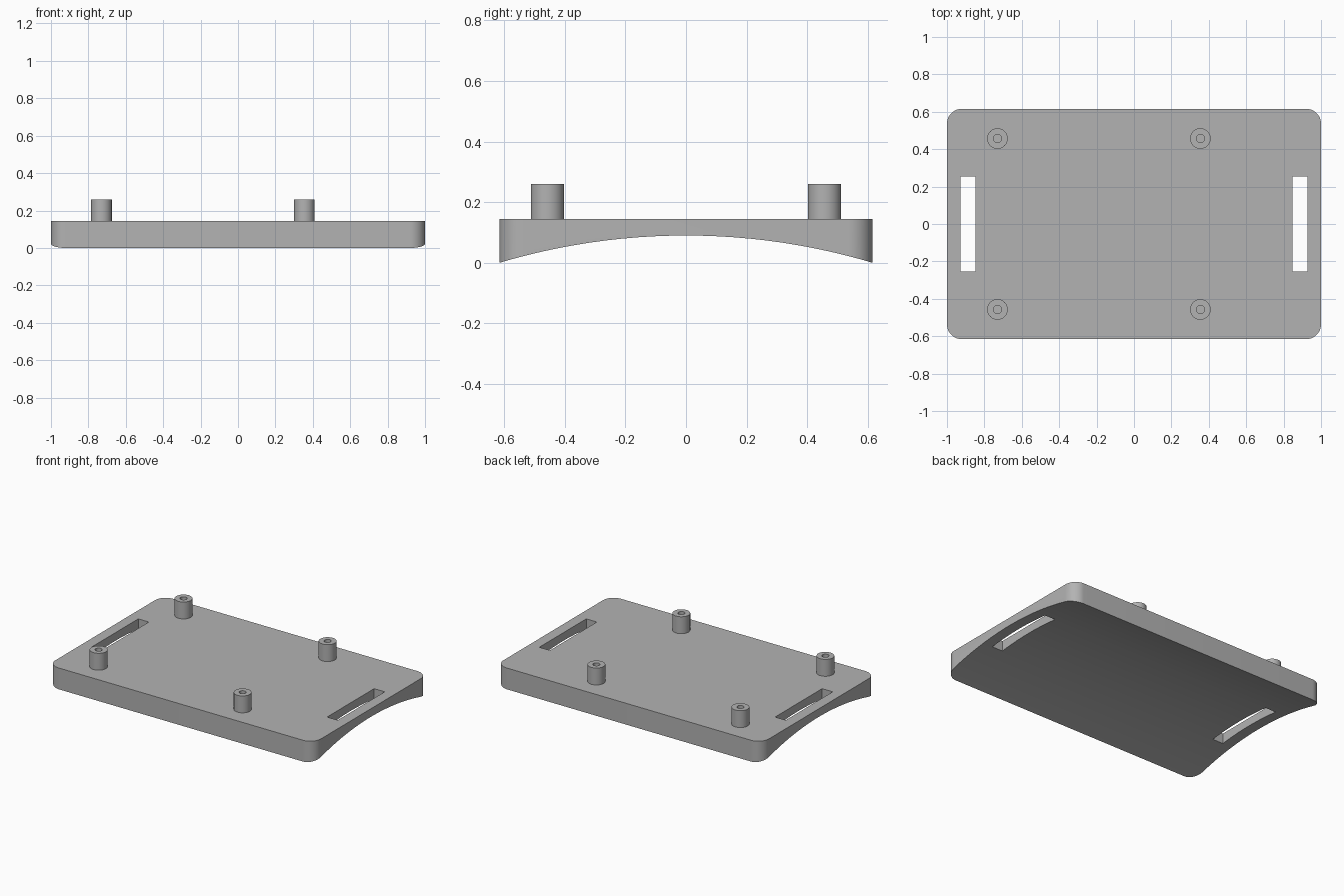
import bpy, bmesh, math
from mathutils import Matrix, Vector

cube = bpy.data.objects.get("Cube")
if cube:
    bpy.data.objects.remove(cube, do_unlink=True)

HALF_X, HALF_Y, TOP = 1.0, 0.616, 0.145
CORNER, ARCH = 0.08, 0.09
POST_R, HOLE_R, POST_TOP = 0.055, 0.022, 0.26

grey = bpy.data.materials.new("plain grey")
grey.use_nodes = True
colour = (0.45, 0.45, 0.45, 1)
grey.diffuse_color = colour
grey.node_tree.nodes["Principled BSDF"].inputs["Base Color"].default_value = colour


def make_object(name, bm):
    bmesh.ops.recalc_face_normals(bm, faces=bm.faces)
    mesh = bpy.data.meshes.new(name)
    bm.to_mesh(mesh)
    bm.free()
    mesh.materials.append(grey)
    obj = bpy.data.objects.new(name, mesh)
    bpy.context.collection.objects.link(obj)
    return obj


def activate(obj):
    bpy.ops.object.select_all(action='DESELECT')
    obj.select_set(True)
    bpy.context.view_layer.objects.active = obj


def smooth(obj):
    activate(obj)
    bpy.ops.object.shade_smooth_by_angle(angle=math.radians(30))


def cut(obj, cutter):
    cutter.hide_render = True
    mod = obj.modifiers.new("cut", 'BOOLEAN')
    mod.operation, mod.solver, mod.object = 'DIFFERENCE', 'EXACT', cutter
    activate(obj)
    bpy.ops.object.modifier_apply(modifier=mod.name)
    bpy.data.objects.remove(cutter, do_unlink=True)


# Plate: rounded rectangle extruded upwards
bm = bmesh.new()
outline = []
for quarter, (sx, sy) in enumerate([(1, 1), (-1, 1), (-1, -1), (1, -1)]):
    for step in range(13):
        a = (quarter + step / 12) * math.pi / 2
        outline.append(bm.verts.new((sx * (HALF_X - CORNER) + CORNER * math.cos(a),
                                     sy * (HALF_Y - CORNER) + CORNER * math.sin(a), 0)))
base = bm.faces.new(outline)
raised = bmesh.ops.extrude_face_region(bm, geom=[base])
bmesh.ops.translate(bm, vec=(0, 0, TOP),
                    verts=[v for v in raised["geom"] if isinstance(v, bmesh.types.BMVert)])
plate = make_object("plate", bm)

# Arched underside: a long cylinder along x is removed
radius = (HALF_Y ** 2 + ARCH ** 2) / (2 * ARCH)
bm = bmesh.new()
bmesh.ops.create_cone(bm, cap_ends=True, segments=256, radius1=radius, radius2=radius, depth=3,
                      matrix=Matrix.Translation((0, 0, ARCH - radius)) @ Matrix.Rotation(math.pi / 2, 4, 'Y'))
cut(plate, make_object("arch_cutter", bm))

# Strap slots near both ends
for side in (-1, 1):
    bm = bmesh.new()
    bmesh.ops.create_cube(bm, size=1, matrix=Matrix.Translation((side * 0.888, 0, 0.1))
                          @ Matrix.Diagonal((0.08, 0.506, 1, 1)))
    cut(plate, make_object("slot_cutter", bm))
smooth(plate)

# Hollow standoffs: lathed tube profile with a floor at the plate surface
profile = [(POST_R, TOP - 0.02), (POST_R, POST_TOP), (HOLE_R, POST_TOP),
           (HOLE_R, TOP + 0.002), (0, TOP + 0.002)]
for x_name, x in (("right", -0.73), ("left", 0.355)):
    for y_name, y in (("front", -0.457), ("back", 0.457)):
        bm = bmesh.new()
        points = [bm.verts.new((r, 0, z)) for r, z in profile]
        edges = [bm.edges.new(pair) for pair in zip(points, points[1:])]
        bmesh.ops.spin(bm, geom=points + edges, cent=(0, 0, 0), axis=(0, 0, 1),
                       angle=2 * math.pi, steps=40)
        bmesh.ops.remove_doubles(bm, verts=bm.verts, dist=0.0001)
        bmesh.ops.translate(bm, verts=bm.verts, vec=Vector((x, y, 0)))
        smooth(make_object(f"standoff_{y_name}_{x_name}", bm))
